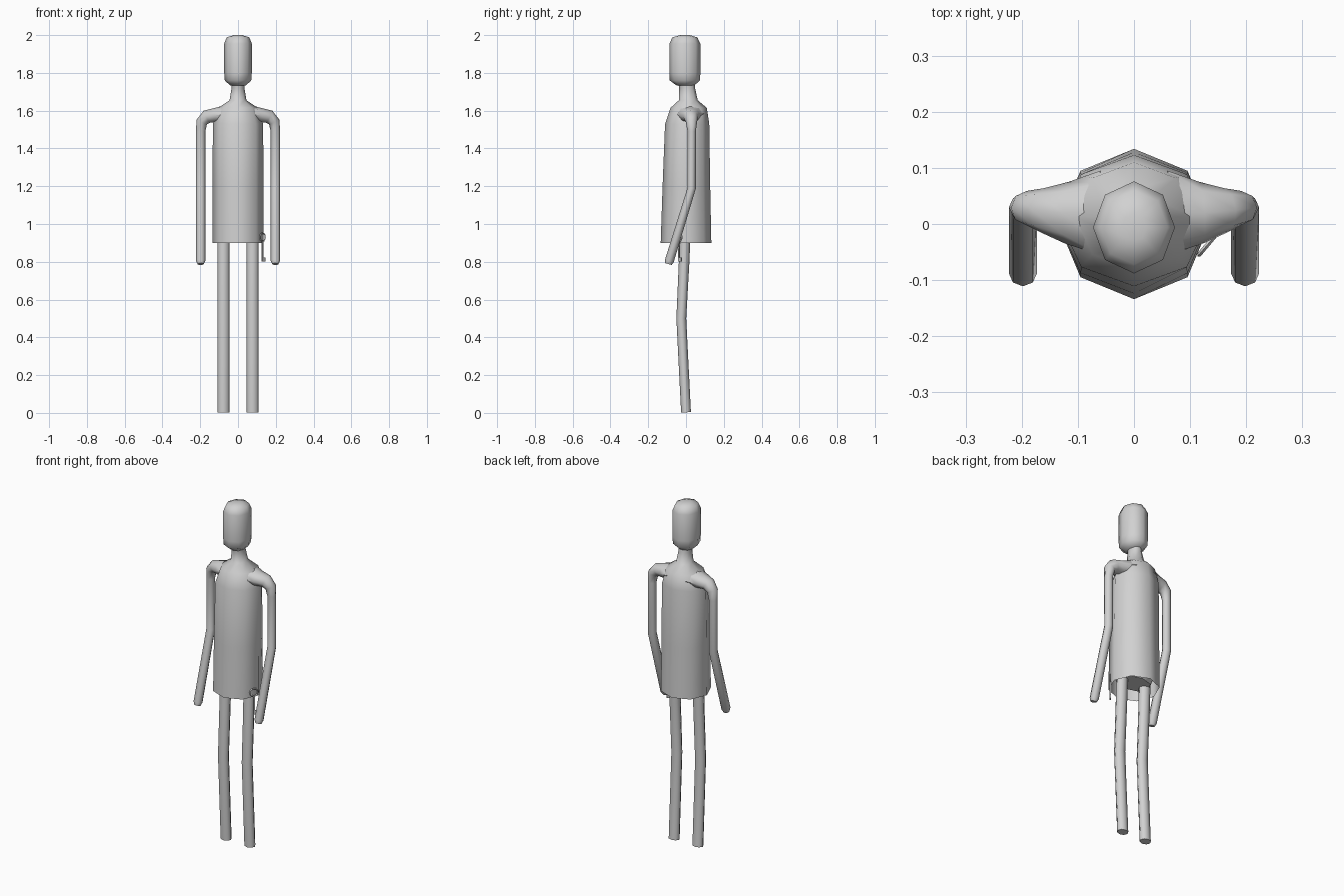
import bpy, bmesh, math
from mathutils import Vector, Matrix

cube = bpy.data.objects.get("Cube")
if cube:
    bpy.data.objects.remove(cube, do_unlink=True)

grey = bpy.data.materials.new("plain_grey")
grey.use_nodes = True
grey.diffuse_color = (0.64, 0.64, 0.64, 1)
grey.node_tree.nodes["Principled BSDF"].inputs["Base Color"].default_value = grey.diffuse_color


def finish(name, bm):
    bmesh.ops.recalc_face_normals(bm, faces=bm.faces)
    mesh = bpy.data.meshes.new(name)
    bm.to_mesh(mesh)
    bm.free()
    mesh.materials.append(grey)
    obj = bpy.data.objects.new(name, mesh)
    bpy.context.collection.objects.link(obj)
    bpy.ops.object.select_all(action='DESELECT')
    obj.select_set(True)
    bpy.context.view_layer.objects.active = obj
    bpy.ops.object.shade_smooth_by_angle(angle=math.radians(55))
    return obj


def sweep(name, stations, upright=False, cap_start=True, sides=8):
    """Skin rings given as (x, y, z, depth radius, width radius)."""
    bm = bmesh.new()
    pts = [Vector(s[:3]) for s in stations]
    rings = []
    for i, s in enumerate(stations):
        a, b = pts[max(i - 1, 0)], pts[min(i + 1, len(pts) - 1)]
        t = Vector((0, 0, 1))
        if not upright:
            t = (b - a).normalized()
            if 0 < i < len(pts) - 1:
                t = ((pts[i] - a).normalized() + (b - pts[i]).normalized()).normalized()
        u = Vector((0, 1, 0))
        u = (u - t * u.dot(t)).normalized()
        v = t.cross(u)
        angles = [math.tau * k / sides for k in range(sides)]
        rings.append([bm.verts.new(pts[i] + u * s[3] * math.cos(w) + v * s[4] * math.sin(w))
                      for w in angles])
    for lo, hi in zip(rings, rings[1:]):
        for k in range(sides):
            n = (k + 1) % sides
            bm.faces.new((lo[k], lo[n], hi[n], hi[k]))
    if cap_start:
        bm.faces.new(rings[0])
    bm.faces.new(rings[-1])
    return finish(name, bm)


# Long coat, open at the hem, closing into the neck
sweep("coat", [
    (0, 0, 0.9, 0.134, 0.135),
    (0, 0.002, 1.2, 0.126, 0.135),
    (0, 0.006, 1.53, 0.117, 0.133),
    (0, 0.014, 1.615, 0.096, 0.105),
    (0, 0.012, 1.655, 0.05, 0.045),
    (0, 0.006, 1.72, 0.042, 0.034),
    (0, 0, 1.76, 0.045, 0.036)], upright=True, cap_start=False)

# Body inside the coat, where the legs join
sweep("pelvis", [
    (0, 0, 0.93, 0.07, 0.1),
    (0, 0, 0.98, 0.105, 0.122),
    (0, 0, 1.1, 0.12, 0.127)], upright=True)

# Head
sweep("head", [
    (0, -0.003, 1.732, 0.045, 0.04),
    (0, -0.006, 1.76, 0.08, 0.07),
    (0, -0.006, 1.8, 0.082, 0.073),
    (0, -0.006, 1.955, 0.082, 0.073),
    (0, -0.006, 1.988, 0.066, 0.06),
    (0, -0.006, 2.0, 0.025, 0.022)], upright=True)

for side, sx in (("left", 1), ("right", -1)):
    # Shoulder and bent arm
    sweep(side + "_arm", [
        (sx * 0.06, 0.02, 1.585, 0.075, 0.045),
        (sx * 0.12, 0.02, 1.575, 0.055, 0.039),
        (sx * 0.165, 0.025, 1.568, 0.039, 0.036),
        (sx * 0.192, 0.029, 1.54, 0.03, 0.03),
        (sx * 0.198, 0.03, 1.49, 0.022, 0.025),
        (sx * 0.198, 0.03, 1.19, 0.022, 0.025),
        (sx * 0.198, -0.088, 0.805, 0.024, 0.025),
        (sx * 0.198, -0.093, 0.788, 0.018, 0.017)])
    # Leg with a slight bend at the knee
    sweep(side + "_leg", [
        (sx * 0.077, -0.004, 1.0, 0.03, 0.033),
        (sx * 0.077, -0.01, 0.8, 0.028, 0.032),
        (sx * 0.077, -0.025, 0.5, 0.026, 0.032),
        (sx * 0.077, 0, 0.003, 0.026, 0.032)])

# Ring and key hanging at the left hip
turn = Matrix.Translation((0.13, -0.038, 0.93)) @ Matrix.Rotation(math.radians(50), 4, 'Z')
bm = bmesh.new()
count, loops = 12, []
for k in range(count):
    w = math.tau * k / count
    out = Vector((math.cos(w), 0, math.sin(w)))
    loops.append([bm.verts.new(out * (0.022 + 0.004 * math.cos(q)) + Vector((0, 0.004 * math.sin(q), 0)))
                  for q in (0, math.pi / 2, math.pi, -math.pi / 2)])
for k in range(count):
    a, b = loops[k], loops[(k + 1) % count]
    for j in range(4):
        n = (j + 1) % 4
        bm.faces.new((a[j], b[j], b[n], a[n]))
bm.transform(turn)
finish("key_ring", bm)

bm = bmesh.new()
for x, z, w, h in ((0, -0.07, 0.008, 0.1), (0.008, -0.118, 0.022, 0.022)):
    bmesh.ops.create_cube(bm, size=1, matrix=Matrix.Translation((x, 0, z)) @ Matrix.Diagonal((w, 0.007, h, 1)))
bm.transform(turn)
finish("key", bm)
